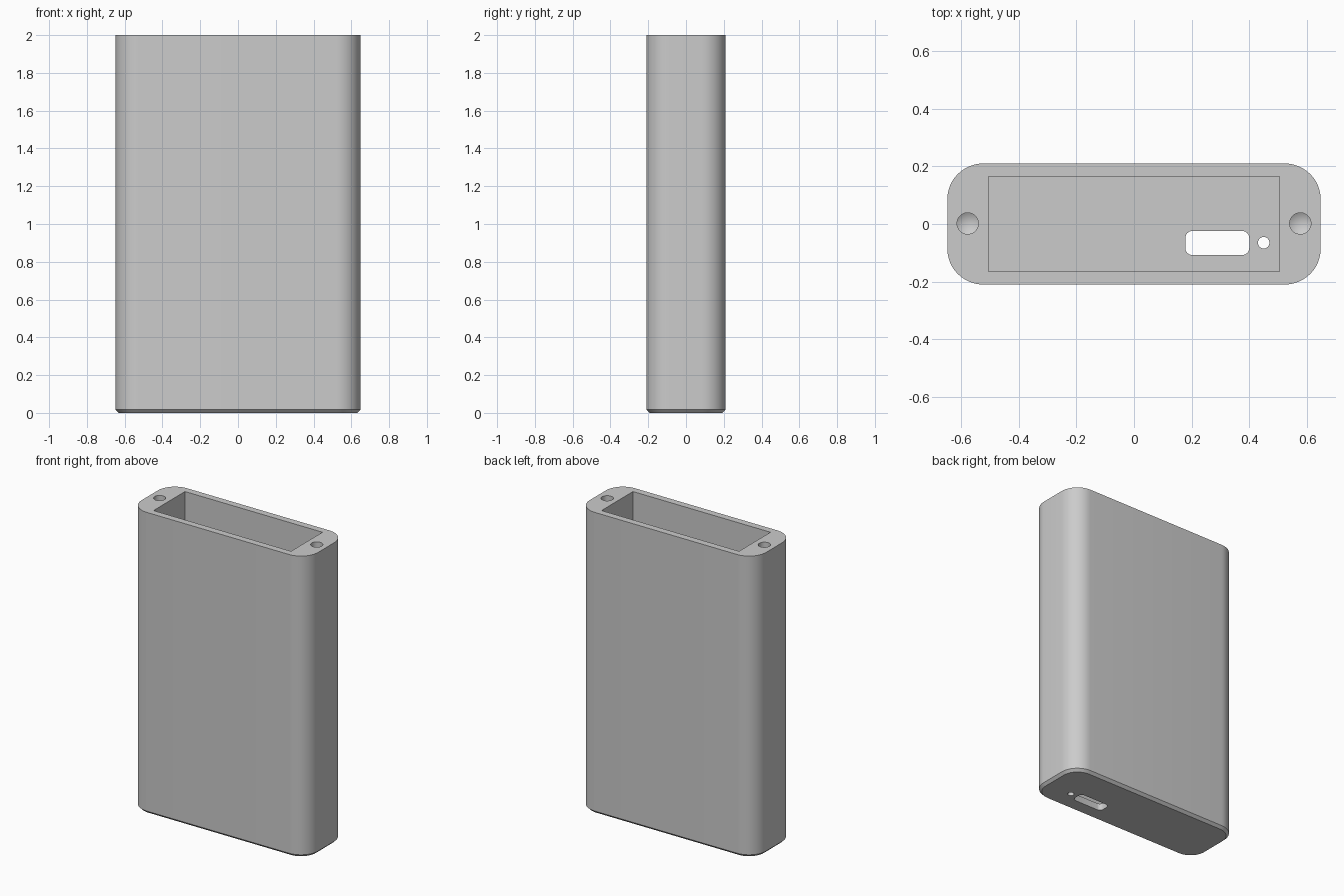
import bpy, bmesh
from math import cos, sin, pi, radians

if "Cube" in bpy.data.objects:
    bpy.data.objects.remove(bpy.data.objects["Cube"], do_unlink=True)

grey = bpy.data.materials.new("plain grey")
grey.use_nodes = True
grey.diffuse_color = (0.6, 0.6, 0.6, 1)
grey.node_tree.nodes["Principled BSDF"].inputs["Base Color"].default_value = (0.6, 0.6, 0.6, 1)


def rounded_rect(hx, hy, r, seg=12):
    """Corner-rounded outline, counter-clockwise; r = 0 gives a plain rectangle."""
    if r == 0:
        return [(hx, hy), (-hx, hy), (-hx, -hy), (hx, -hy)]
    pts = []
    for q, (sx, sy) in enumerate([(1, 1), (-1, 1), (-1, -1), (1, -1)]):
        for i in range(seg + 1):
            a = (q + i / seg) * pi / 2
            pts.append((sx * (hx - r) + r * cos(a), sy * (hy - r) + r * sin(a)))
    return pts


def circle(r, seg=32):
    return [(r * cos(2 * pi * i / seg), r * sin(2 * pi * i / seg)) for i in range(seg)]


def loft(name, layers, centre=(0, 0), tip=None):
    """Solid through (outline, z) layers from bottom to top; tip is an optional cone point below."""
    bm = bmesh.new()
    cx, cy = centre
    rings = [[bm.verts.new((cx + x, cy + y, z)) for x, y in outline] for outline, z in layers]
    n = len(rings[0])
    for lower, upper in zip(rings, rings[1:]):
        for i in range(n):
            j = (i + 1) % n
            bm.faces.new((lower[i], lower[j], upper[j], upper[i]))
    bm.faces.new(rings[-1])
    if tip is None:
        bm.faces.new(rings[0][::-1])
    else:
        point = bm.verts.new((cx, cy, tip))
        for i in range(n):
            bm.faces.new((rings[0][(i + 1) % n], rings[0][i], point))
    bmesh.ops.recalc_face_normals(bm, faces=bm.faces)
    mesh = bpy.data.meshes.new(name)
    bm.to_mesh(mesh)
    bm.free()
    mesh.materials.append(grey)
    ob = bpy.data.objects.new(name, mesh)
    bpy.context.collection.objects.link(ob)
    return ob


# Case body with a chamfered bottom rim
W, D, R, C = 0.648, 0.21, 0.125, 0.017
outer = rounded_rect(W, D, R)
case = loft("case_body", [(rounded_rect(W - C, D - C, R - C), 0), (outer, C), (outer, 2)])

# Cutters: deep pocket, connector slot, small light hole, pointed screw holes
FLOOR = 0.045
pocket = rounded_rect(0.505, 0.165, 0)
slot = rounded_rect(0.111, 0.042, 0.025, 6)
cutters = [
    loft("pocket_cutter", [(pocket, FLOOR), (pocket, 2.1)]),
    loft("slot_cutter", [(slot, -0.1), (slot, 0.2)], (0.289, -0.066)),
    loft("light_hole_cutter", [(circle(0.02), -0.1), (circle(0.02), 0.2)], (0.45, -0.065)),
]
for side, x in (("left", 0.577), ("right", -0.577)):
    hole = circle(0.037)
    cutters.append(loft(side + "_screw_hole_cutter", [(hole, 1.7), (hole, 2.1)], (x, 0.002), tip=1.678))

bpy.ops.object.select_all(action="DESELECT")
case.select_set(True)
bpy.context.view_layer.objects.active = case
for cutter in cutters:
    mod = case.modifiers.new(cutter.name, "BOOLEAN")
    mod.operation = "DIFFERENCE"
    mod.solver = "EXACT"
    mod.object = cutter
    bpy.ops.object.modifier_apply(modifier=mod.name)
    bpy.data.objects.remove(cutter, do_unlink=True)

# Smooth round corners, crisp rims
bpy.ops.object.shade_smooth_by_angle(angle=radians(25))
